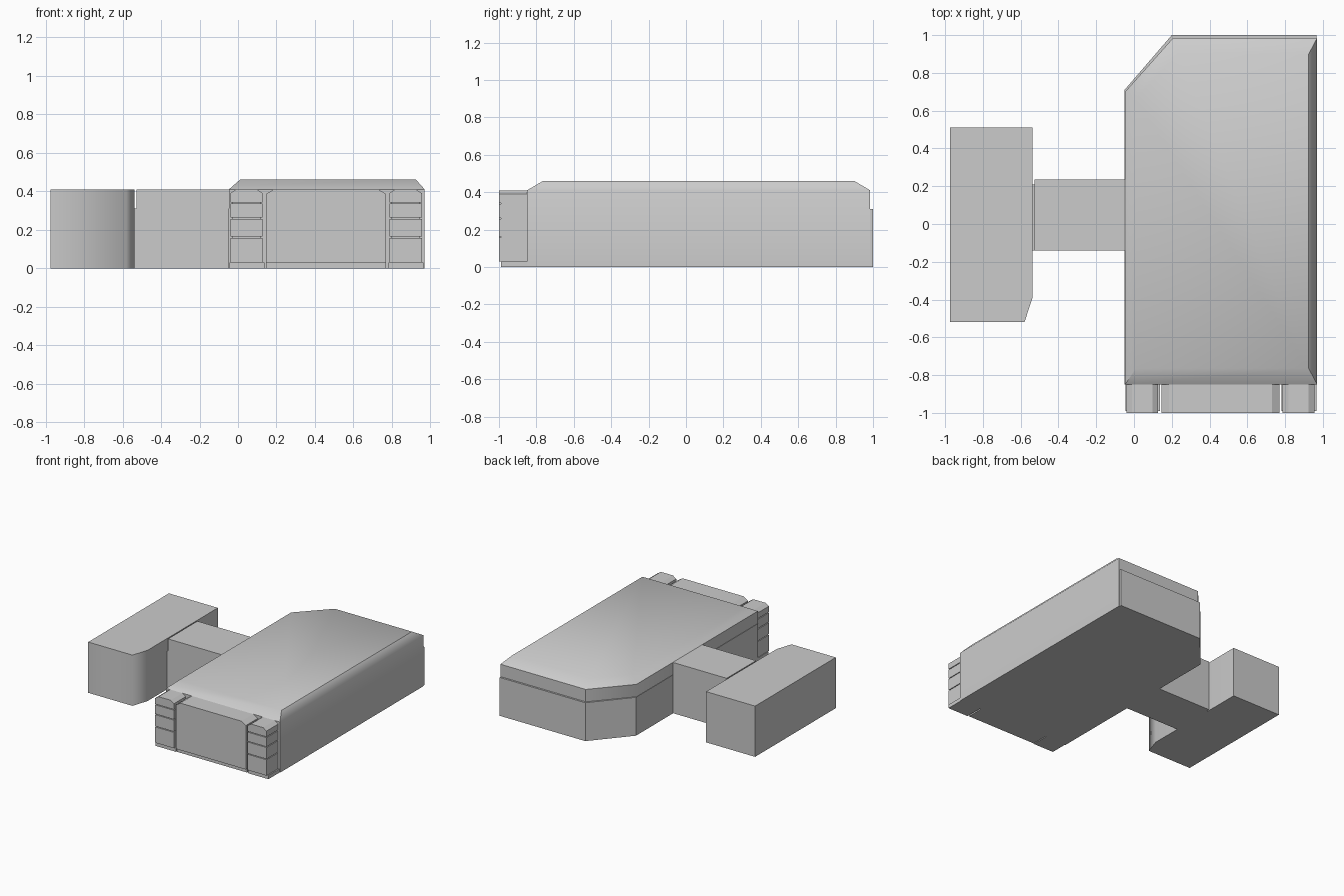
import bpy, bmesh, math

if "Cube" in bpy.data.objects:
    bpy.data.objects.remove(bpy.data.objects["Cube"])


def finish(name, bm, angle=30):
    bmesh.ops.recalc_face_normals(bm, faces=bm.faces)
    mesh = bpy.data.meshes.new(name)
    bm.to_mesh(mesh)
    bm.free()
    ob = bpy.data.objects.new(name, mesh)
    bpy.context.collection.objects.link(ob)
    bpy.ops.object.select_all(action='DESELECT')
    ob.select_set(True)
    bpy.context.view_layer.objects.active = ob
    bpy.ops.object.shade_smooth_by_angle(angle=math.radians(angle))
    return ob


def loft(name, rings, angle=30):
    """Closed solid through matching rings of 3D points."""
    bm = bmesh.new()
    vs = [[bm.verts.new(p) for p in ring] for ring in rings]
    n = len(rings[0])
    bm.faces.new(vs[0])
    bm.faces.new(vs[-1])
    for a, b in zip(vs, vs[1:]):
        for i in range(n):
            j = (i + 1) % n
            bm.faces.new((a[i], a[j], b[j], b[i]))
    return finish(name, bm, angle)


def plan(pts, z):
    return [(x, y, z) for x, y in pts]


def elevation(pts, y):
    return [(x, y, z) for x, z in pts]


def box(name, x0, x1, y0, y1, z0, z1):
    pts = [(x0, y0), (x1, y0), (x1, y1), (x0, y1)]
    return loft(name, [plan(pts, z0), plan(pts, z1)])


# main hall: lower walls, then upper walls with sloped roof edge
lower = [(-0.05, -0.85), (0.965, -0.85), (0.965, 1.0), (0.2, 1.0), (-0.05, 0.71)]
loft("hall_lower_walls", [plan(lower, 0), plan(lower, 0.31)])
wall = [(-0.047, -0.85), (0.97, -0.85), (0.97, 0.985), (0.207, 0.985), (-0.047, 0.7)]
roof = [(0.01, -0.765), (0.925, -0.765), (0.925, 0.9), (0.235, 0.9), (0.01, 0.665)]
loft("hall_upper_walls_and_roof", [plan(wall, 0), plan(wall, 0.41), plan(roof, 0.46)], 46)

# side wing and the link to the hall
wing = [(-0.975, -0.52), (-0.58, -0.52), (-0.537, -0.39), (-0.537, 0.51), (-0.975, 0.51)]
loft("side_wing", [plan(wing, 0), plan(wing, 0.41)], 75)
box("link", -0.528, -0.04, -0.14, 0.235, 0, 0.41)
box("link_joint", -0.54, -0.525, -0.14, 0.21, 0, 0.31)

# front bay with clipped upper corners
bay = [(0.145, 0.03), (0.77, 0.03), (0.77, 0.385), (0.73, 0.41), (0.185, 0.41), (0.145, 0.385)]
loft("front_bay", [elevation(bay, -1.0), elevation(bay, -0.84)])
box("front_bay_plinth", 0.145, 0.77, -0.985, -0.84, 0, 0.03)

# banded corner towers, each a recessed core with stacked bands
BANDS = [(0.03, 0.158), (0.164, 0.257), (0.263, 0.337)]
for side, x0, x1 in (("left", -0.04, 0.128), ("right", 0.787, 0.955)):
    box(side + "_tower_core", x0 + 0.008, x1 - 0.008, -0.99, -0.84, 0.02, 0.36)
    box(side + "_tower_plinth", x0 - 0.005, x1 + 0.01, -0.99, -0.84, 0, 0.03)
    for i, (z0, z1) in enumerate(BANDS):
        box(f"{side}_tower_band_{i + 1}", x0, x1, -1.0, -0.84, z0, z1)
    cap = [(x0, 0.343), (x1, 0.343), (x1, 0.39), (x1 - 0.03, 0.41),
           (x0 + 0.03, 0.41), (x0, 0.39)]
    loft(side + "_tower_cap", [elevation(cap, -1.0), elevation(cap, -0.84)])
